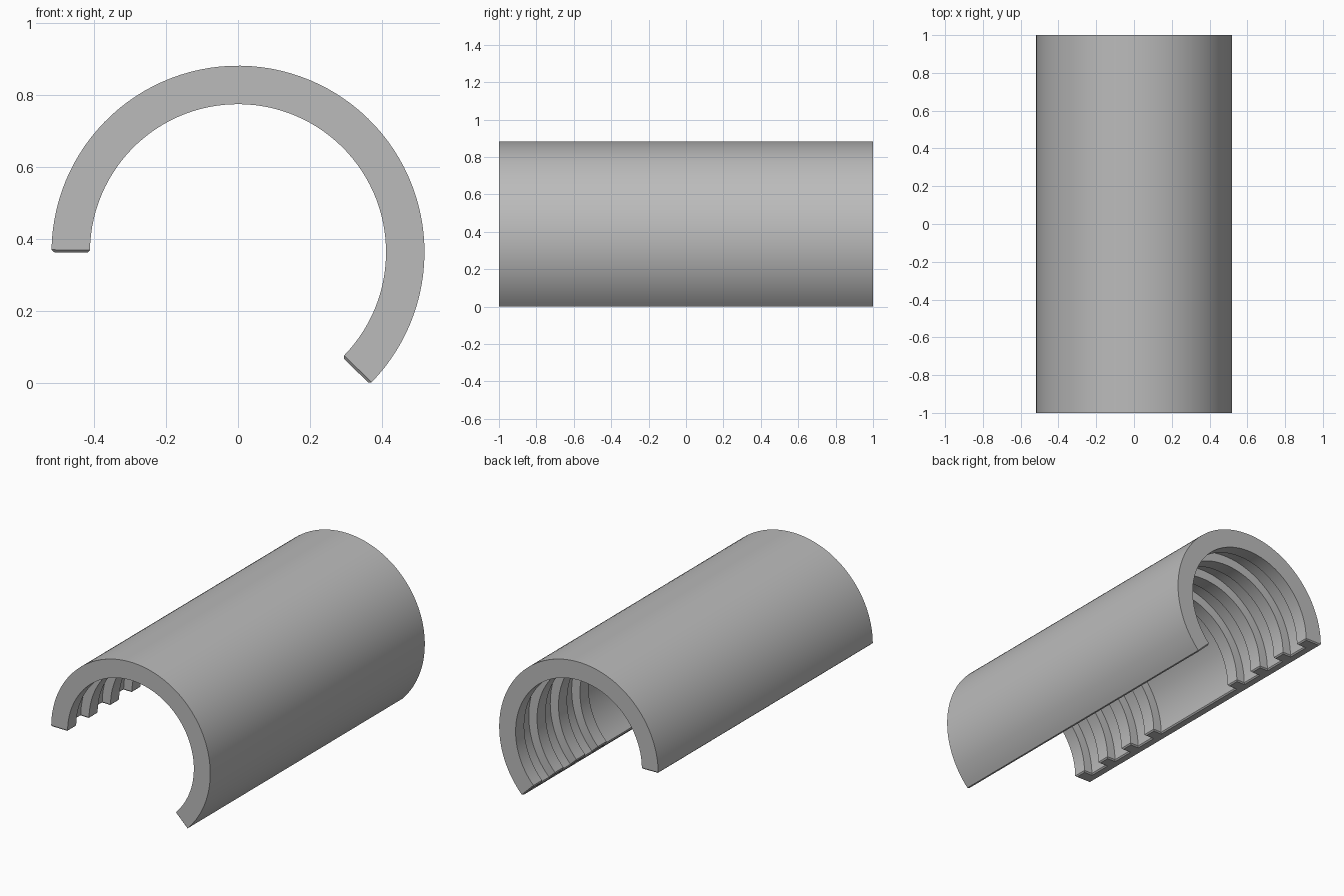
import bpy, bmesh, math
from mathutils import Matrix, Vector

cube = bpy.data.objects.get("Cube")
if cube:
    bpy.data.objects.remove(cube, do_unlink=True)

OUTER, GROOVE, TIP = 0.519, 0.466, 0.412   # radii of shell, grooves and rib tips
AXIS_Z, CHAMFER = 0.363, 0.007
PITCH, RIB, RIBS = 0.2, 0.08, 4
SWEEP, STEPS = math.radians(225), 72

# Plain grey material
grey = bpy.data.materials.new("plain_grey")
grey.use_nodes = True
colour = (0.5, 0.5, 0.5, 1)
grey.diffuse_color = colour
grey.node_tree.nodes["Principled BSDF"].inputs["Base Color"].default_value = colour

# Wall section: ribs at each end, plain groove in the middle
half = []
for i in range(RIBS):
    start = -1 + i * PITCH
    if i:
        half.append((GROOVE, start))
    half += [(TIP, start), (TIP, start + RIB), (GROOVE, start + RIB)]
inner = half + [(r, -y) for r, y in reversed(half)]
section = [(OUTER, -1)] + inner + [(OUTER, 1)]

# Sweep the section around the long axis
bm = bmesh.new()
trim = CHAMFER / OUTER
centre = Vector((0, 0, AXIS_Z))
rings = []
for s in range(STEPS + 1):
    angle = trim + (SWEEP - 2 * trim) * s / STEPS
    turn = Matrix.Rotation(angle, 3, 'Y')
    rings.append([bm.verts.new(centre + turn @ Vector((-r, y, 0))) for r, y in section])
n = len(section)
for a, b in zip(rings, rings[1:]):
    for i in range(n):
        j = (i + 1) % n
        bm.faces.new((a[i], a[j], b[j], b[i]))
ends = [bm.faces.new(rings[0]), bm.faces.new(rings[-1])]
bmesh.ops.recalc_face_normals(bm, faces=bm.faces)

# Chamfered long edges
bmesh.ops.inset_individual(bm, faces=ends, thickness=CHAMFER, depth=CHAMFER,
                           use_even_offset=True)

mesh = bpy.data.meshes.new("ribbed_sleeve")
bm.to_mesh(mesh)
bm.free()
sleeve = bpy.data.objects.new("ribbed_sleeve", mesh)
mesh.materials.append(grey)
bpy.context.collection.objects.link(sleeve)
bpy.context.view_layer.objects.active = sleeve
sleeve.select_set(True)
bpy.ops.object.shade_smooth_by_angle(angle=math.radians(30))
